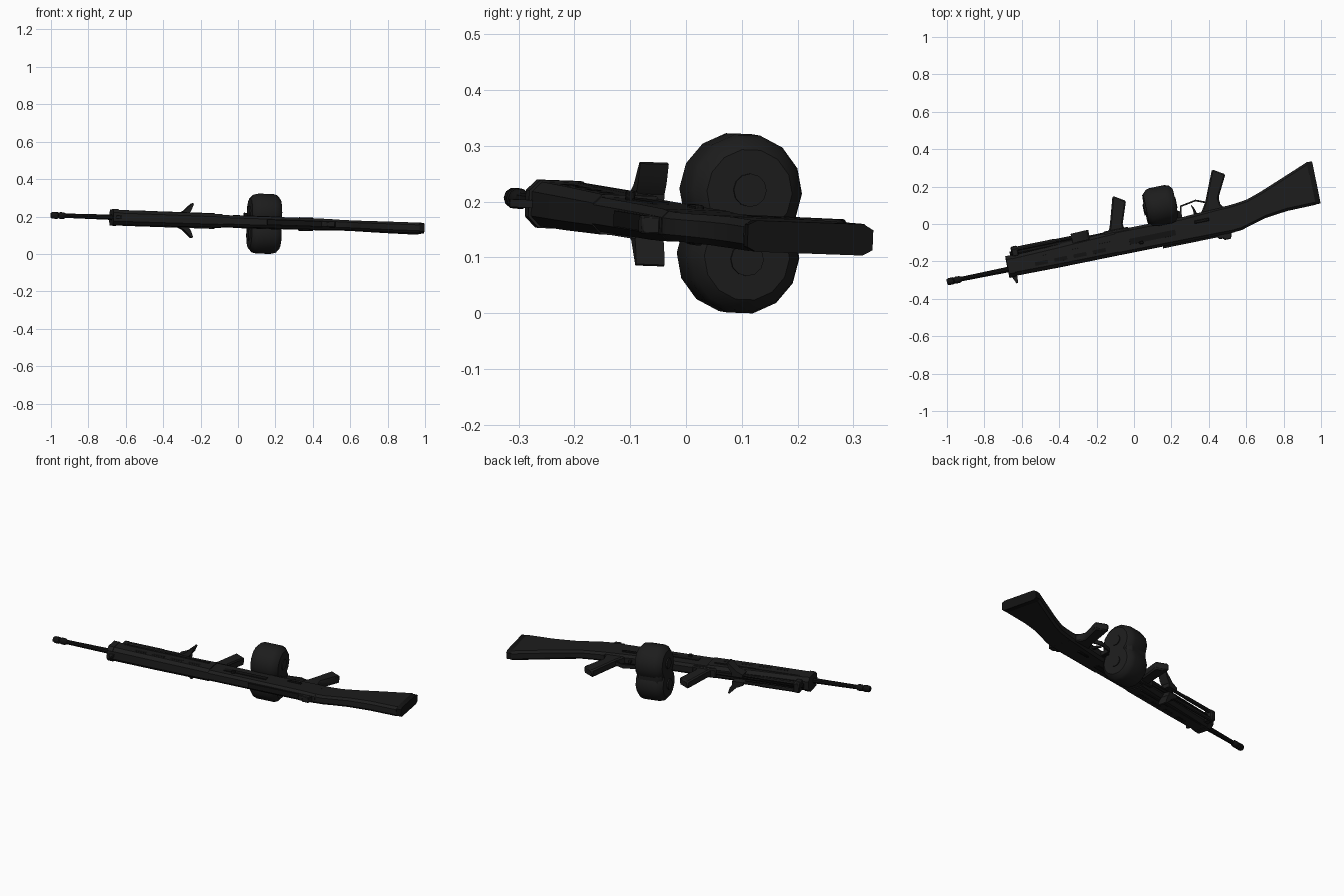
import bpy, bmesh, math
from mathutils import Matrix, Vector

if "Cube" in bpy.data.objects:
    bpy.data.objects.remove(bpy.data.objects["Cube"])

# Local frame: x runs from muzzle to butt, y towards the grips, z sideways
PLACE = (Matrix.Translation((-1.0, -0.31, 0.207))
         @ Matrix.Rotation(math.radians(11.5), 4, 'Z')
         @ Matrix.Rotation(math.radians(1.9), 4, 'Y')
         @ Matrix.Rotation(math.radians(-2), 4, 'X'))


def material(name, value):
    m = bpy.data.materials.new(name)
    m.diffuse_color = (value, value, value, 1)
    m.use_nodes = True
    m.node_tree.nodes["Principled BSDF"].inputs["Base Color"].default_value = m.diffuse_color
    return m


BLACK = material("matte_black", 0.012)
DARK = material("deep_black", 0.006)


def skin(name, rings, mat=BLACK, bevel=0):
    """Join a row of equal rings of points into a closed solid."""
    bm = bmesh.new()
    vs = [[bm.verts.new(p) for p in r] for r in rings]
    n = len(vs[0])
    for a, b in zip(vs, vs[1:]):
        for i in range(n):
            bm.faces.new((a[i], a[(i + 1) % n], b[(i + 1) % n], b[i]))
    bm.faces.new(vs[0])
    bm.faces.new(vs[-1])
    bmesh.ops.recalc_face_normals(bm, faces=bm.faces)
    me = bpy.data.meshes.new(name)
    bm.to_mesh(me)
    bm.free()
    me.materials.append(mat)
    ob = bpy.data.objects.new(name, me)
    bpy.context.collection.objects.link(ob)
    ob.matrix_world = PLACE
    if bevel:
        mod = ob.modifiers.new("edges", 'BEVEL')
        mod.width = bevel
        mod.segments = 1
    bpy.ops.object.select_all(action='DESELECT')
    ob.select_set(True)
    bpy.context.view_layer.objects.active = ob
    bpy.ops.object.shade_smooth_by_angle(angle=math.radians(35))
    return ob


def loft(name, sections, mat=BLACK):
    """Eight-sided body; each section is (x, y low, y high, half width)."""
    rings = []
    for x, lo, hi, w in sections:
        c = 0.45 * w
        rings.append([(x, lo, -w + c), (x, lo, w - c), (x, lo + c, w), (x, hi - c, w),
                      (x, hi, w - c), (x, hi, c - w), (x, hi - c, -w), (x, lo + c, -w)])
    return skin(name, rings, mat)


def plate(name, pts, a, b, axis='z', mat=BLACK, bevel=0):
    """Flat outline pushed from a to b along z or y."""
    def put(p, d):
        return (p[0], p[1], d) if axis == 'z' else (p[0], d, p[1])
    return skin(name, [[put(p, d) for p in pts] for d in (a, b)], mat, bevel)


def box(name, x0, x1, y0, y1, z0, z1, mat=BLACK, bevel=0):
    return plate(name, [(x0, y0), (x1, y0), (x1, y1), (x0, y1)], z0, z1, 'z', mat, bevel)


def turned(name, stations, y=0, z=0, n=10, mat=BLACK):
    """Round part along x; stations are (x, radius)."""
    rings = [[(x, y + r * math.cos(math.tau * i / n), z + r * math.sin(math.tau * i / n))
              for i in range(n)] for x, r in stations]
    return skin(name, rings, mat)


def bar(name, p, q, half, w, mat=BLACK):
    p, q = Vector(p), Vector(q)
    d = (q - p).normalized() * half
    n = Vector((-d.y, d.x))
    return plate(name, [p - d + n, q + d + n, q + d - n, p - d - n], -w, w, 'z', mat)


# Barrel and muzzle device
turned("barrel", [(0.06, 0.012), (0.36, 0.015)], mat=DARK)
turned("muzzle_device", [(0, 0.014), (0.01, 0.019), (0.035, 0.019), (0.04, 0.015),
                         (0.05, 0.019), (0.07, 0.018), (0.08, 0.012)], mat=DARK)

# Handguard, receiver and front collar
loft("handguard", [(0.35, -0.04, 0.068, 0.040), (0.6, -0.043, 0.076, 0.039),
                   (0.93, -0.043, 0.088, 0.036)])
loft("front_collar", [(0.333, -0.045, 0.072, 0.043), (0.365, -0.045, 0.072, 0.043)])
loft("receiver", [(0.93, -0.043, 0.09, 0.031), (1.3, -0.045, 0.088, 0.030),
                  (1.5, -0.046, 0.1, 0.029), (1.56, -0.046, 0.1, 0.027)])

# Buttstock with slim neck and flared end
loft("stock", [(1.55, -0.045, 0.1, 0.027), (1.60, -0.042, 0.104, 0.026),
               (1.66, -0.025, 0.112, 0.026), (1.74, -0.004, 0.138, 0.027),
               (1.86, 0.010, 0.184, 0.028), (2.015, 0.012, 0.244, 0.028)])
skin("butt_pad", [[(x0 + dx, y, z) for x0, y, z in
                   [(2.012, 0.014, -0.02), (2.012, 0.014, 0.02), (2.012, 0.03, 0.028),
                    (2.012, 0.225, 0.028), (2.012, 0.243, 0.018), (2.012, 0.243, -0.018),
                    (2.012, 0.225, -0.028), (2.012, 0.03, -0.028)]]
                  for dx in (0, 0.03)], DARK)

# Sights and top rail
plate("front_sight", [(0.345, -0.04), (0.363, -0.081), (0.372, -0.081), (0.375, -0.04)],
      -0.007, 0.007)
box("top_rail", 1.17, 1.5, -0.054, -0.04, -0.014, 0.014, DARK)
plate("rear_sight", [(1.46, -0.045), (1.475, -0.066), (1.495, -0.066), (1.5, -0.076),
                     (1.535, -0.076), (1.545, -0.045)], -0.016, 0.016, bevel=0.003)

# Details repeated on both flanks
for s, side in ((1, "left"), (-1, "right")):
    for i in range(4):
        x = 0.48 + 0.105 * i
        h = 0.0405 - 0.003 * i / 3
        box(f"vent_{side}_{i}", x, x + 0.07, -0.012, 0.008, s * (h - 0.006), s * h, DARK)
    box(f"guard_rib_{side}", 0.4, 0.9, 0.036, 0.044, s * 0.034, s * 0.042)
    box(f"side_panel_{side}", 1.0, 1.25, 0.0, 0.03, s * 0.028, s * 0.034, DARK)
    box(f"side_latch_{side}", 1.36, 1.44, 0.04, 0.056, s * 0.026, s * 0.036, DARK, 0.003)
    # Folded bipod legs with splayed feet
    turned(f"bipod_leg_{side}", [(0.375, 0.011), (0.60, 0.011), (0.61, 0.009), (0.75, 0.009)],
           0.1, s * 0.022, 8)
    plate(f"bipod_foot_{side}",
          [(0.70, s * 0.014), (0.70, s * 0.032), (0.74, s * 0.05), (0.785, s * 0.093),
           (0.793, s * 0.09), (0.78, s * 0.055), (0.765, s * 0.035), (0.765, s * 0.014)],
          0.068, 0.12, 'y')
box("bipod_hinge", 0.37, 0.405, 0.06, 0.116, -0.03, 0.03, BLACK, 0.005)
turned("gas_tube", [(0.36, 0.014), (0.92, 0.014)], 0.078, 0, 8, DARK)
box("charging_handle", 1.05, 1.07, -0.01, 0.005, 0.028, 0.048, DARK, 0.003)

# Pistol grip and forward grip share one leaning outline
for name, x, y, lean in (("pistol_grip", 1.434, 0.0, 0.075), ("forward_grip", 0.905, -0.033, 0.055)):
    plate(name, [(x - 0.03, y + 0.09), (x - 0.012, y + 0.115), (x + 0.006, y + 0.145),
                 (x + lean, y + 0.307), (x + lean + 0.065, y + 0.267),
                 (x + 0.078, y + 0.15), (x + 0.082, y + 0.115), (x + 0.1, y + 0.09)],
          -0.022, 0.022, bevel=0.007)
box("forward_grip_mount", 0.87, 1.01, 0.055, 0.096, -0.027, 0.027, BLACK, 0.006)

# Trigger group
path = [(1.295, 0.085), (1.307, 0.148), (1.39, 0.162), (1.445, 0.14)]
for i, (p, q) in enumerate(zip(path, path[1:])):
    bar(f"trigger_guard_{i}", p, q, 0.004, 0.011)
plate("trigger", [(1.365, 0.085), (1.385, 0.085), (1.378, 0.115), (1.365, 0.142),
                  (1.36, 0.14), (1.367, 0.112)], -0.006, 0.006, mat=DARK)

# Twin drum magazine
for s, side in ((1, "left"), (-1, "right")):
    turned(f"drum_{side}", [(1.118, 0.078), (1.138, 0.098), (1.16, 0.104), (1.24, 0.104),
                            (1.262, 0.098), (1.28, 0.078)], 0.17, s * 0.058, 14)
    turned(f"drum_hub_{side}", [(1.11, 0.03), (1.285, 0.03)], 0.17, s * 0.062, 12)
box("drum_bridge", 1.125, 1.273, 0.12, 0.262, -0.07, 0.07, BLACK, 0.02)
box("magazine_neck", 1.13, 1.265, 0.05, 0.16, -0.025, 0.025, BLACK, 0.005)
box("magazine_catch", 1.275, 1.295, 0.07, 0.125, -0.012, 0.012, DARK)
